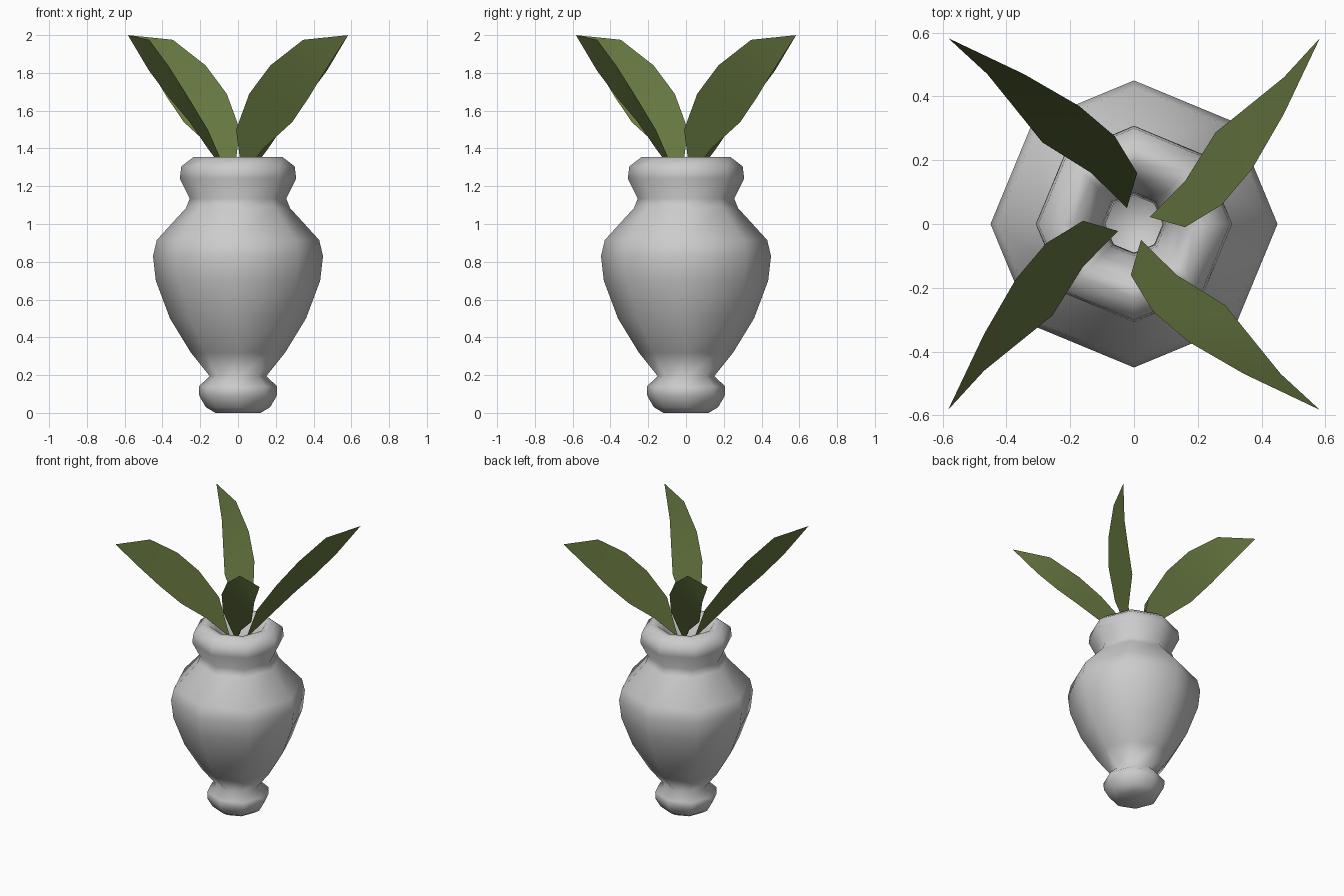
import bpy, bmesh
from math import cos, sin, pi

if "Cube" in bpy.data.objects:
    bpy.data.objects.remove(bpy.data.objects["Cube"])

def make_object(name, bm, mat=None):
    mesh = bpy.data.meshes.new(name)
    bm.to_mesh(mesh)
    bm.free()
    for p in mesh.polygons:
        p.use_smooth = True
    ob = bpy.data.objects.new(name, mesh)
    bpy.context.collection.objects.link(ob)
    if mat:
        mesh.materials.append(mat)
    return ob

def lathe(name, profile, sides=8):
    bm = bmesh.new()
    rings = [[bm.verts.new((r * cos(2 * pi * i / sides), r * sin(2 * pi * i / sides), z))
              for i in range(sides)] for r, z in profile]
    for a, b in zip(rings, rings[1:]):
        for i in range(sides):
            j = (i + 1) % sides
            bm.faces.new((a[i], a[j], b[j], b[i]))
    bm.faces.new(rings[0][::-1])
    bm.faces.new(rings[-1])
    bmesh.ops.recalc_face_normals(bm, faces=bm.faces)
    return make_object(name, bm)

# Vase: foot, belly, neck, lip, then down the narrow throat to the hollow inside
lathe("vase", [
    (0.12, 0.0), (0.17, 0.03), (0.205, 0.09), (0.207, 0.14), (0.15, 0.195),
    (0.25, 0.32), (0.36, 0.50), (0.435, 0.70), (0.45, 0.83), (0.43, 0.915),
    (0.275, 1.085), (0.255, 1.135), (0.308, 1.24), (0.30, 1.305), (0.235, 1.355),
    (0.19, 1.35), (0.14, 1.29), (0.10, 1.20), (0.09, 1.12),
    (0.13, 1.04), (0.27, 0.87), (0.28, 0.75), (0.20, 0.50), (0.10, 0.32)])

# Leaves: one twisted blade repeated four times around the vase
green = bpy.data.materials.new("leaf_green")
green.diffuse_color = (0.13, 0.18, 0.05, 1)
green.use_nodes = True
green.node_tree.nodes["Principled BSDF"].inputs["Base Color"].default_value = green.diffuse_color
base, tip = (0.05, 0.022, 1.25), (0.583, 0.583, 2.0)
lower = [(0.16, 0.134, 1.40), (0.256, 0.2875, 1.54), (0.365, 0.375, 1.67), (0.47, 0.46, 1.81)]
upper = [(0.16, -0.01, 1.50), (0.275, 0.06, 1.69), (0.37, 0.172, 1.84), (0.47, 0.345, 1.975)]

for k in range(4):
    c, s = round(cos(k * pi / 2)), round(sin(k * pi / 2))
    bm = bmesh.new()
    def vert(p):
        return bm.verts.new((c * p[0] - s * p[1], s * p[0] + c * p[1], p[2]))
    b, t = vert(base), vert(tip)
    lo, up = [vert(p) for p in lower], [vert(p) for p in upper]
    bm.faces.new((b, up[0], lo[0]))
    for i in range(3):
        bm.faces.new((lo[i], up[i], up[i + 1], lo[i + 1]))
    bm.faces.new((lo[3], up[3], t))
    make_object(f"leaf_{k + 1}", bm, green)
